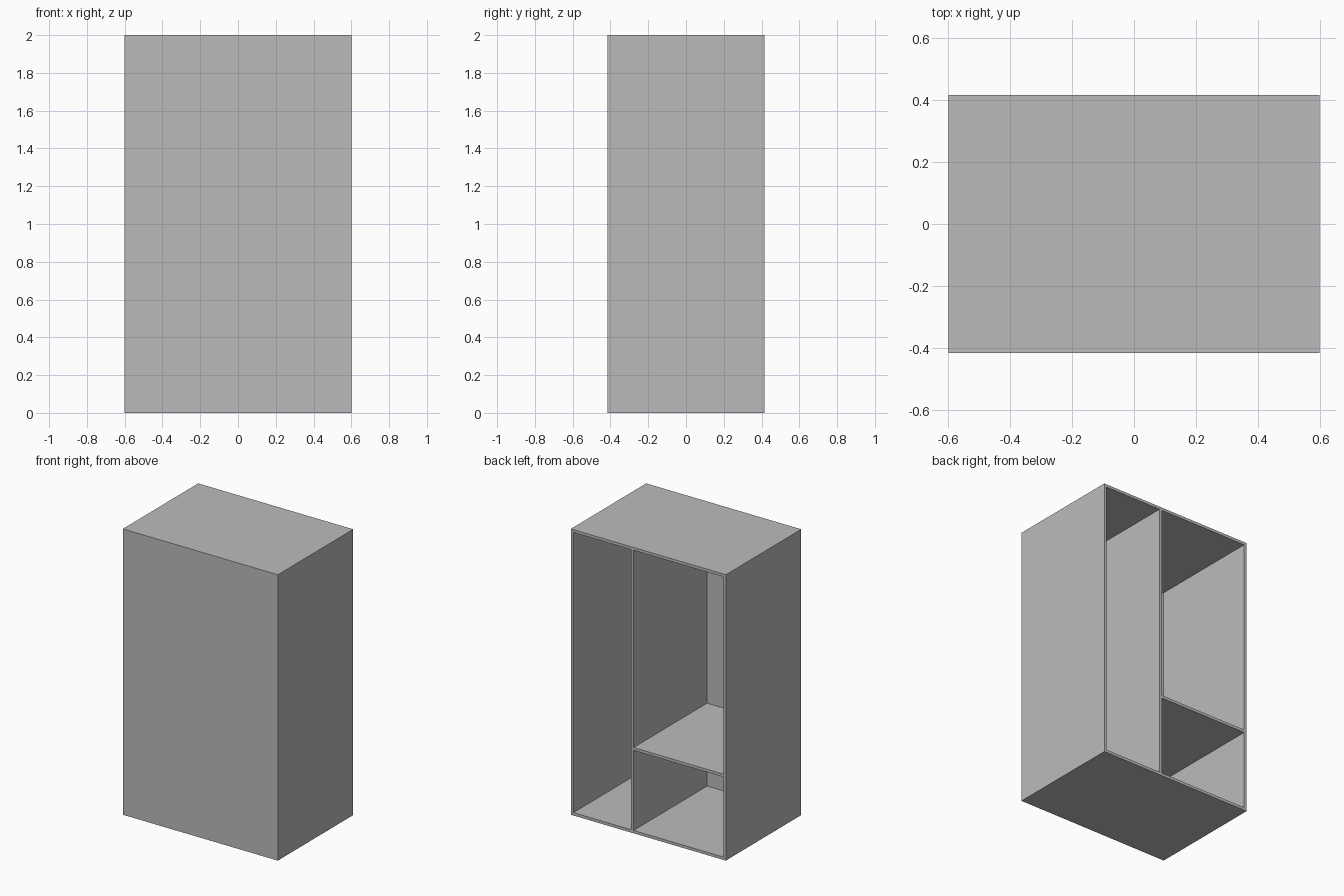
import bpy

cube = bpy.data.objects.get("Cube")
if cube:
    bpy.data.objects.remove(cube, do_unlink=True)

# Overall size and board thickness
W, D, H, T = 1.2, 0.833, 2.0, 0.02
X, Y = W / 2, D / 2
DIVIDER_X = 0.134   # left face of the divider
SHELF_Z = 0.60      # top of the shelf

grey = bpy.data.materials.new("plain grey")
grey.use_nodes = True
colour = (0.5, 0.5, 0.5, 1)
grey.diffuse_color = colour
grey.node_tree.nodes["Principled BSDF"].inputs["Base Color"].default_value = colour


def board(name, low, high):
    """Flat board spanning two opposite corners."""
    centre = [(a + b) / 2 for a, b in zip(low, high)]
    bpy.ops.mesh.primitive_cube_add(size=1, location=centre)
    ob = bpy.context.object
    ob.name = name
    ob.scale = [b - a for a, b in zip(low, high)]
    bpy.ops.object.transform_apply(location=False, rotation=False, scale=True)
    ob.data.materials.append(grey)
    return ob


# Outer shell, open at the back
board("front_panel", (-X, -Y, 0), (X, -Y + T, H))
inner = -Y + T
board("bottom_panel", (-X, inner, 0), (X, Y, T))
board("top_panel", (-X, inner, H - T), (X, Y, H))
board("left_side", (X - T, inner, T), (X, Y, H - T))
board("right_side", (-X, inner, T), (-X + T, Y, H - T))

# Inner divider and the shelf in the wide compartment
board("divider", (DIVIDER_X - T, inner, T), (DIVIDER_X, Y, H - T))
board("shelf", (-X + T, inner, SHELF_Z - T), (DIVIDER_X - T, Y, SHELF_Z))
